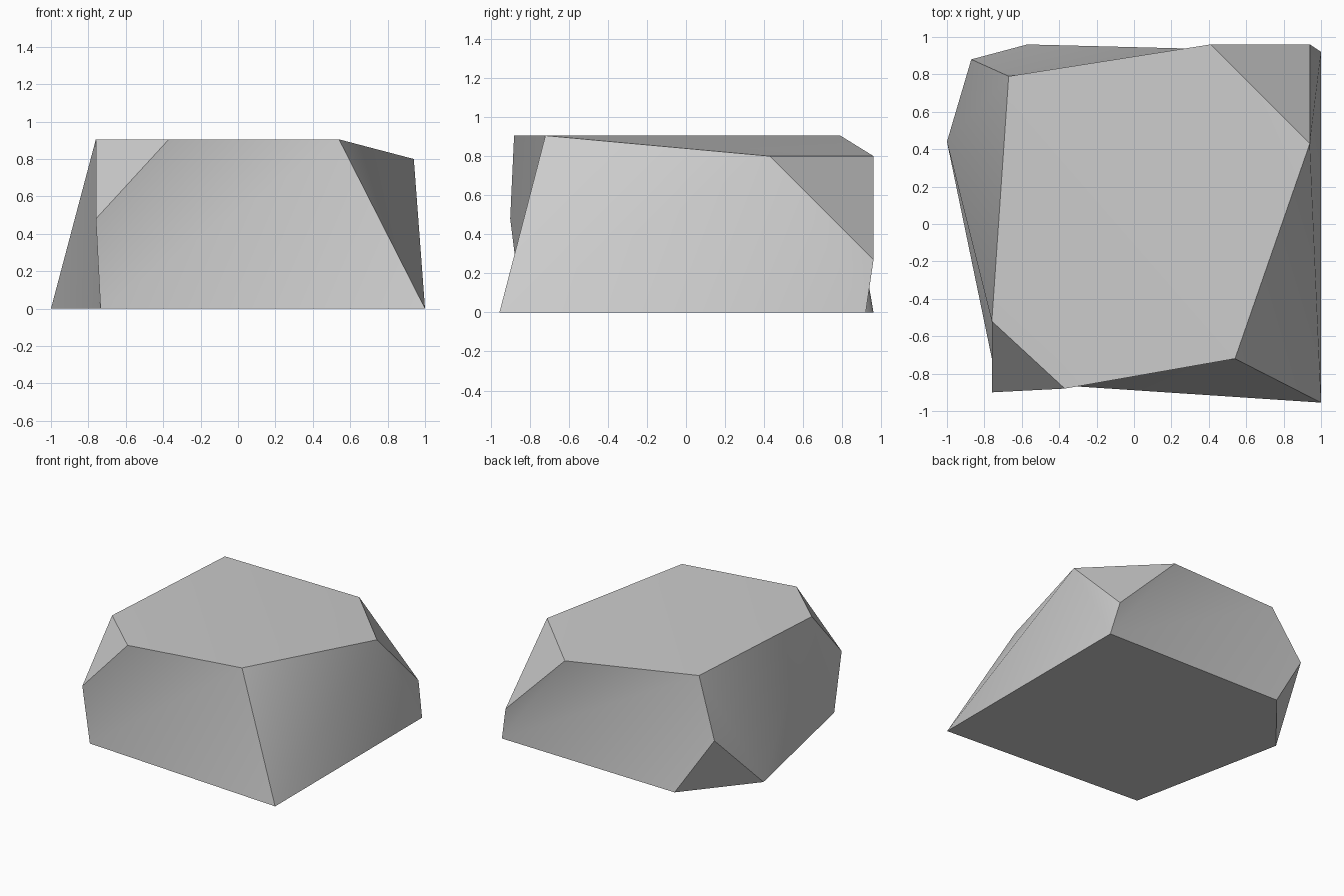
import bpy
import bmesh

cube = bpy.data.objects.get("Cube")
if cube:
    bpy.data.objects.remove(cube, do_unlink=True)

# Stone colour
stone = bpy.data.materials.new("stone grey")
stone.use_nodes = True
grey = (0.6, 0.6, 0.6, 1)
stone.diffuse_color = grey
bsdf = next(n for n in stone.node_tree.nodes if n.type == 'BSDF_PRINCIPLED')
bsdf.inputs["Base Color"].default_value = grey
bsdf.inputs["Roughness"].default_value = 0.9

# Named corners of the boulder
corners = {
    # top outline
    "A": (-0.67, 0.79, 0.905), "B": (0.41, 0.96, 0.8), "C": (0.94, 0.43, 0.8),
    "D": (0.54, -0.72, 0.905), "E": (-0.37, -0.88, 0.905), "F": (-0.76, -0.52, 0.905),
    # chipped corners on the sides
    "G": (-0.87, 0.88, 0.466), "I": (0.94, 0.96, 0.27), "Q": (-0.76, -0.9, 0.48),
    # base outline
    "H": (-0.57, 0.96, 0), "J": (1, 0.92, 0), "L": (-1, 0.44, 0),
    "M": (-0.735, -0.84, 0), "P": (1, -0.955, 0),
}

# Each facet is a patch of gently bent faces, listed by corner
facets = {
    "top": "ADB BDC AFED",
    "base": "PMLHJ",
    "front": "MPD MDE MEQ",
    "right": "PCD PJC JIC",
    "back": "JHA HGA JAB JBI",
    "left": "LMF MQF LFA LAG",
    "chips": "IBC GHL QEF",
}

bm = bmesh.new()
verts = {name: bm.verts.new(co) for name, co in corners.items()}
patch = {}
for facet, faces in facets.items():
    for names in faces.split():
        face = bm.faces.new([verts[n] for n in names])
        face.smooth = True
        patch[face] = facet
bmesh.ops.recalc_face_normals(bm, faces=bm.faces[:])

# Crisp edges only where two different facets meet
for edge in bm.edges:
    edge.smooth = len({patch[f] for f in edge.link_faces}) == 1

mesh = bpy.data.meshes.new("boulder")
bm.to_mesh(mesh)
bm.free()
mesh.materials.append(stone)
boulder = bpy.data.objects.new("boulder", mesh)
bpy.context.collection.objects.link(boulder)
